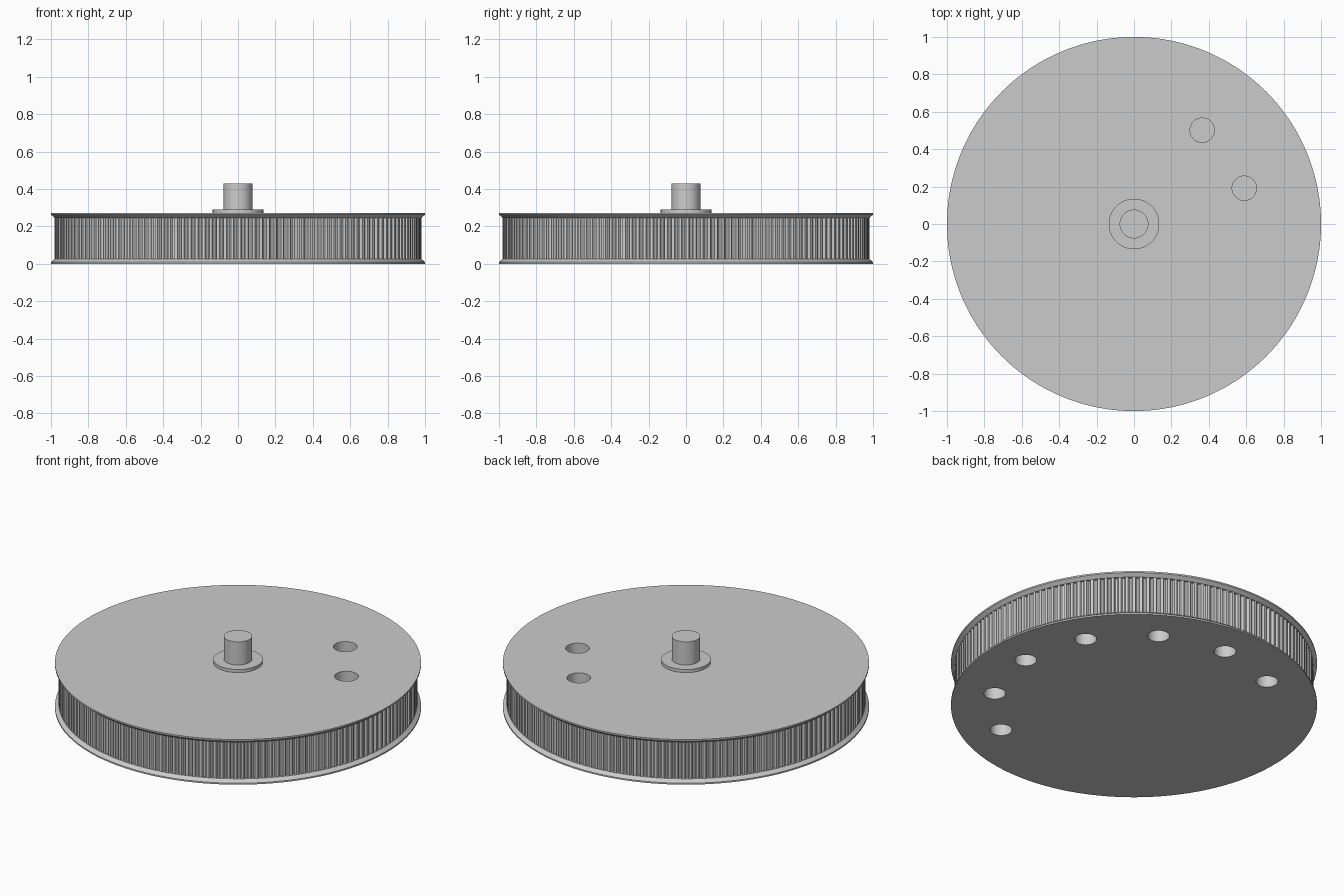
import bpy, bmesh
from math import cos, sin, pi, radians

default = bpy.data.objects.get("Cube")
if default:
    bpy.data.objects.remove(default, do_unlink=True)

TEETH = 160
TOOTH_DEPTH = 0.014
# one tooth pitch: (fraction of the pitch, fraction of the groove depth)
TOOTH = [(0, 0), (0.4, 0), (0.46, 0.7), (0.58, 1), (0.82, 1), (0.94, 0.7)]
# pulley outline from bottom to top: (radius, height, toothed)
OUTLINE = [(1.0, 0.0, 0), (1.0, 0.009, 0), (0.98, 0.026, 0), (0.98, 0.026, 1),
           (0.98, 0.246, 1), (0.98, 0.246, 0), (1.0, 0.263, 0), (1.0, 0.272, 0)]

grey = bpy.data.materials.new("grey metal")
grey.use_nodes = True
colour = (0.6, 0.6, 0.6, 1)
grey.diffuse_color = colour
grey.node_tree.nodes["Principled BSDF"].inputs["Base Color"].default_value = colour


def finish(name, bm):
    bmesh.ops.recalc_face_normals(bm, faces=bm.faces)
    mesh = bpy.data.meshes.new(name)
    bm.to_mesh(mesh)
    bm.free()
    mesh.materials.append(grey)
    obj = bpy.data.objects.new(name, mesh)
    bpy.context.collection.objects.link(obj)
    return obj


def smooth(obj):
    bpy.ops.object.select_all(action='DESELECT')
    obj.select_set(True)
    bpy.context.view_layer.objects.active = obj
    bpy.ops.object.shade_smooth_by_angle(angle=radians(30))


def cylinder(name, radius, bottom, top, x=0, y=0, sides=64):
    bpy.ops.mesh.primitive_cylinder_add(vertices=sides, radius=radius, depth=top - bottom,
                                        location=(x, y, (top + bottom) / 2))
    obj = bpy.context.object
    obj.name = name
    obj.data.materials.append(grey)
    return obj


# toothed wheel with two bevelled flanges
bm = bmesh.new()
columns = [((i + t) * 2 * pi / TEETH, d * TOOTH_DEPTH) for i in range(TEETH) for t, d in TOOTH]
rings = []
for radius, z, toothed in OUTLINE:
    ring = []
    for k, (angle, depth) in enumerate(columns):
        # on the lands the flange foot and the tooth share a vertex
        r = radius - depth * toothed
        ring.append(bm.verts.new((r * cos(angle), r * sin(angle), z)))
    rings.append(ring)
for low, high in zip(rings, rings[1:]):
    for k in range(len(low)):
        n = (k + 1) % len(low)
        bm.faces.new((low[k], low[n], high[n], high[k]))
bm.faces.new(list(reversed(rings[0])))
bm.faces.new(rings[-1])
bmesh.ops.remove_doubles(bm, verts=bm.verts, dist=1e-5)
wheel = finish("toothed_wheel", bm)

# blind holes: two in the top, a half ring of seven underneath
holes = [(0.62, a, 0.065, 0.06, 0.4) for a in (18, 54)]
holes += [(0.773, a, 0.06, -0.1, 0.21) for a in range(-60, 121, 30)]
for number, (reach, angle, radius, bottom, top) in enumerate(holes):
    a = radians(angle)
    cutter = cylinder(f"hole_cutter_{number}", radius, bottom, top,
                      reach * cos(a), reach * sin(a), 48)
    cutter.hide_render = True
    cutter.hide_set(True)
    cut = wheel.modifiers.new("hole", 'BOOLEAN')
    cut.operation = 'DIFFERENCE'
    cut.solver = 'EXACT'
    cut.object = cutter

# bake the holes so no helpers remain
bpy.context.view_layer.objects.active = wheel
for modifier in list(wheel.modifiers):
    cutter = modifier.object
    bpy.ops.object.modifier_apply(modifier=modifier.name)
    bpy.data.objects.remove(cutter, do_unlink=True)
smooth(wheel)

# collar and shaft
smooth(cylinder("collar", 0.135, 0.272, 0.291))
smooth(cylinder("shaft", 0.077, 0.291, 0.43))
